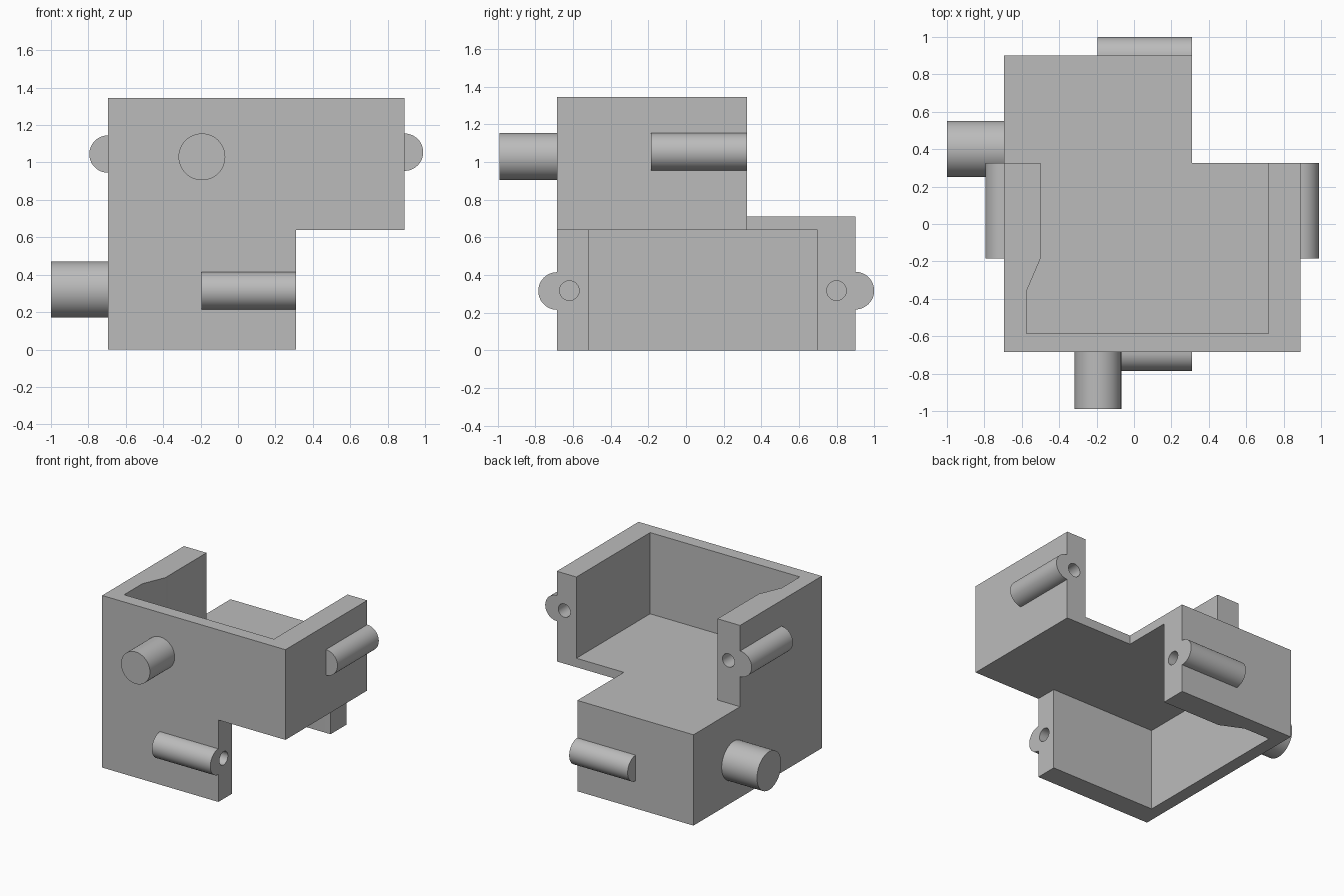
import bpy
import bmesh
from math import cos, sin, pi, radians

cube = bpy.data.objects.get("Cube")
if cube:
    bpy.data.objects.remove(cube, do_unlink=True)

# The single plain grey
grey = bpy.data.materials.new("plain grey")
grey.use_nodes = True
colour = (0.5, 0.5, 0.5, 1)
grey.diffuse_color = colour
grey.node_tree.nodes["Principled BSDF"].inputs["Base Color"].default_value = colour

# Shared outline positions
RIGHT, LEFT, FRONT, BACK = -0.695, 0.89, -0.685, 0.9
LOW_END, UP_END = 0.31, 0.325
DECK_LOW, DECK_TOP, TOP = 0.64, 0.71, 1.345
BOSS_START = -0.185


def prism(name, points, axis, lo, hi):
    """Extrude a 2D outline along an axis."""
    place = {"x": lambda a, b, t: (t, a, b),
             "y": lambda a, b, t: (a, t, b),
             "z": lambda a, b, t: (a, b, t)}[axis]
    bm = bmesh.new()
    ends = [[bm.verts.new(place(a, b, t)) for a, b in points] for t in (lo, hi)]
    for ring in ends:
        bm.faces.new(ring)
    n = len(points)
    for i in range(n):
        j = (i + 1) % n
        bm.faces.new((ends[0][i], ends[0][j], ends[1][j], ends[1][i]))
    bmesh.ops.recalc_face_normals(bm, faces=bm.faces)
    mesh = bpy.data.meshes.new(name)
    bm.to_mesh(mesh)
    bm.free()
    mesh.materials.append(grey)
    obj = bpy.data.objects.new(name, mesh)
    bpy.context.collection.objects.link(obj)
    smooth(obj)
    return obj


def smooth(obj):
    obj.data.shade_smooth()
    obj.data.set_sharp_from_angle(angle=radians(30))


def arc(a, b, radius, start=0.0, sweep=2 * pi, steps=48):
    full = sweep >= 2 * pi
    count = steps if full else steps + 1
    return [(a + radius * cos(start + sweep * i / steps),
             b + radius * sin(start + sweep * i / steps)) for i in range(count)]


def combine(target, others, operation):
    """Bake booleans into the target and drop the tools."""
    for other in others:
        mod = target.modifiers.new("combine", "BOOLEAN")
        mod.operation, mod.solver, mod.object = operation, "EXACT", other
    graph = bpy.context.evaluated_depsgraph_get()
    mesh = bpy.data.meshes.new_from_object(target.evaluated_get(graph))
    target.modifiers.clear()
    target.data = mesh
    for other in others:
        bpy.data.objects.remove(other, do_unlink=True)
    smooth(target)


# L-shaped deck shared by both trays
case = prism("case", [(RIGHT, FRONT), (LEFT, FRONT), (LEFT, UP_END),
                      (LOW_END, UP_END), (LOW_END, BACK), (RIGHT, BACK)],
             "z", DECK_LOW, DECK_TOP)

# Upper walls: open at the top and back, one wall stepped thinner
upper = prism("upper_walls", [
    (RIGHT, UP_END), (RIGHT, FRONT), (LEFT, FRONT), (LEFT, UP_END),
    (0.72, UP_END), (0.72, -0.585), (-0.575, -0.585), (-0.575, -0.36),
    (-0.5, BOSS_START), (-0.5, UP_END)], "z", DECK_LOW, TOP)

# Lower walls: open at the bottom and the left side
lower = prism("lower_walls", [
    (LOW_END, FRONT), (RIGHT, FRONT), (RIGHT, BACK), (LOW_END, BACK),
    (LOW_END, 0.7), (-0.195, 0.7), (-0.37, 0.78), (-0.595, 0.78),
    (-0.595, -0.515), (LOW_END, -0.515)], "z", 0, DECK_TOP)
combine(case, [upper, lower], "UNION")

# Screw holes in the wall ends
holes = [prism("hole_cutter", arc(y, 0.317, 0.052), "x", BOSS_START, 0.4)
         for y in (-0.62, 0.8)]
holes += [prism("hole_cutter", arc(x, z, 0.052), "y", BOSS_START, 0.4)
          for x, z in ((-0.595, 1.045), (0.825, 1.055))]
combine(case, holes, "DIFFERENCE")

# Half-round bosses along the outside of the walls
for name, wall, z, side, axis, start, end in (
        ("upper_left_boss", LEFT, 1.055, 1, "y", BOSS_START, UP_END),
        ("upper_right_boss", RIGHT, 1.045, -1, "y", BOSS_START, UP_END),
        ("lower_back_boss", BACK, 0.317, 1, "x", -0.195, LOW_END),
        ("lower_front_boss", FRONT, 0.315, -1, "x", -0.195, LOW_END)):
    curve = arc(wall, z, 0.1, -side * pi / 2, side * pi, 24)
    # The right and front bosses turn the arc the other way
    curve = [(wall + side * abs(a - wall), b) for a, b in curve]
    prism(name, curve, axis, start, end)

# Round pegs
prism("front_peg", arc(-0.193, 1.03, 0.125), "y", -0.99, FRONT)
prism("right_peg", arc(0.402, 0.32, 0.15), "x", -1.0, RIGHT)
